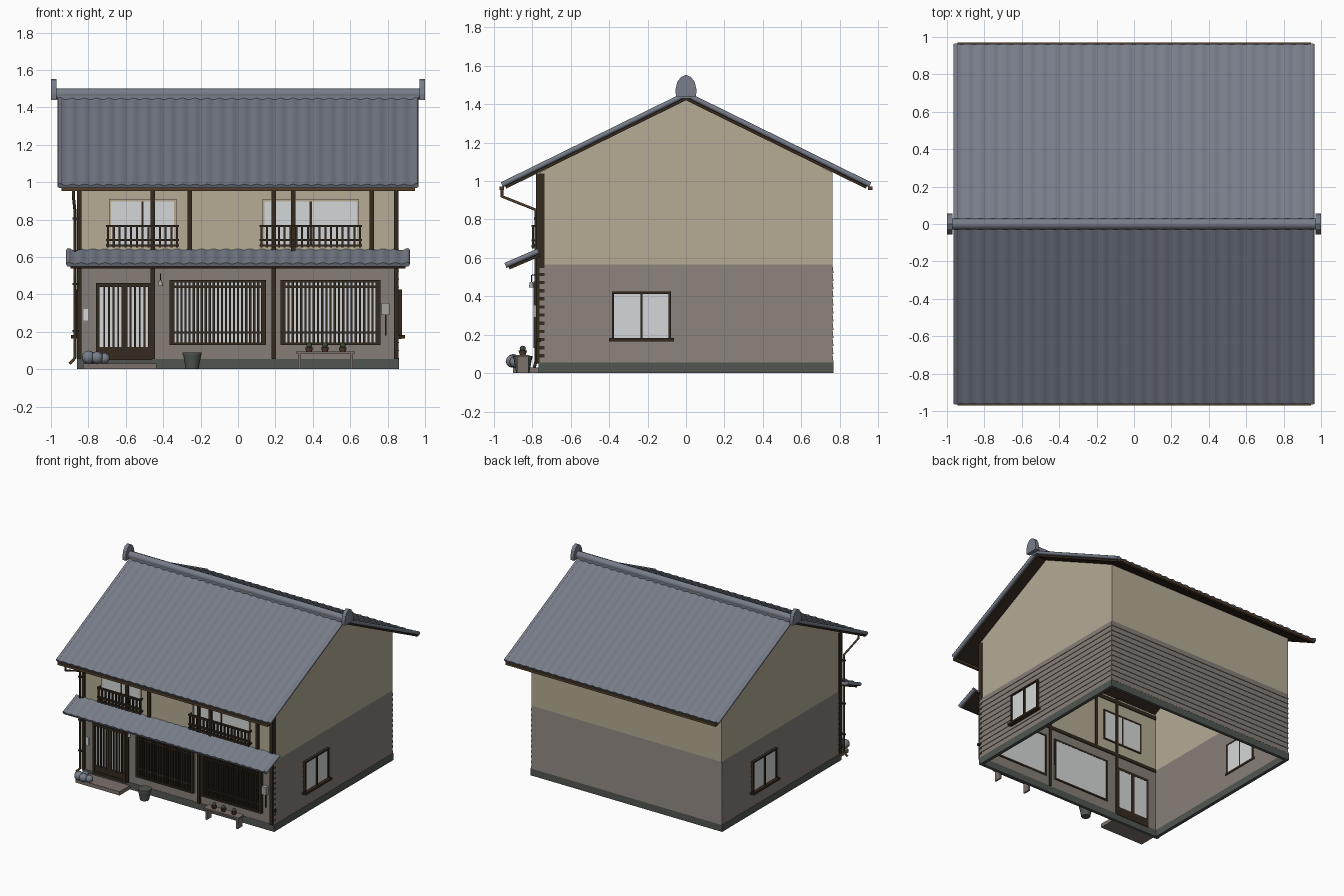
import bpy, bmesh, math
from mathutils import Vector, Matrix

if "Cube" in bpy.data.objects:
    bpy.data.objects.remove(bpy.data.objects["Cube"], do_unlink=True)


def material(name, r, g, b):
    m = bpy.data.materials.new(name)
    m.use_nodes = True
    col = [(c / 255) ** 2.2 for c in (r, g, b)] + [1]
    m.diffuse_color = col
    m.node_tree.nodes["Principled BSDF"].inputs["Base Color"].default_value = col
    return m


SLATE = material("slate tile", 118, 124, 136)
PLASTER = material("beige plaster", 180, 170, 147)
SIDING = material("grey brown siding", 134, 126, 119)
BASE = material("dark base stone", 82, 87, 83)
WOOD = material("dark wood", 56, 46, 36)
PANE = material("pale pane", 212, 213, 214)
METAL = material("light grey metal", 165, 163, 158)
LEAF = material("dark green leaf", 62, 76, 56)
COPPER = material("brown copper", 84, 66, 50)
STEP = material("step stone", 124, 113, 106)


def finish(name, bm, mat, smooth=False):
    bmesh.ops.recalc_face_normals(bm, faces=bm.faces)
    me = bpy.data.meshes.new(name)
    bm.to_mesh(me)
    bm.free()
    me.materials.append(mat)
    ob = bpy.data.objects.new(name, me)
    bpy.context.collection.objects.link(ob)
    if smooth:
        bpy.ops.object.select_all(action='DESELECT')
        ob.select_set(True)
        bpy.context.view_layer.objects.active = ob
        bpy.ops.object.shade_smooth_by_angle(angle=math.radians(40))
    return ob


def boxes(name, mat, *specs):
    """Boxes given as (x0, x1, y0, y1, z0, z1), joined in one object."""
    bm = bmesh.new()
    for x0, x1, y0, y1, z0, z1 in specs:
        mid = Vector((x0 + x1, y0 + y1, z0 + z1)) / 2
        size = (abs(x1 - x0), abs(y1 - y0), abs(z1 - z0), 1)
        bmesh.ops.create_cube(bm, size=1, matrix=Matrix.Translation(mid) @ Matrix.Diagonal(size))
    return finish(name, bm, mat)


def loft(name, mat, ring_a, ring_b, smooth=False):
    bm = bmesh.new()
    a = [bm.verts.new(p) for p in ring_a]
    b = [bm.verts.new(p) for p in ring_b]
    for i in range(len(a)):
        j = (i + 1) % len(a)
        bm.faces.new((a[i], a[j], b[j], b[i]))
    bm.faces.new(a)
    bm.faces.new(b[::-1])
    return finish(name, bm, mat, smooth)


def rod(name, mat, pts, r):
    cu = bpy.data.curves.new(name, 'CURVE')
    cu.dimensions = '3D'
    cu.bevel_depth = r
    cu.bevel_resolution = 2
    cu.use_fill_caps = True
    sp = cu.splines.new('POLY')
    sp.points.add(len(pts) - 1)
    for p, co in zip(sp.points, pts):
        p.co = (*co, 1)
    cu.materials.append(mat)
    ob = bpy.data.objects.new(name, cu)
    bpy.context.collection.objects.link(ob)


def pot(name, mat, x, y, z0, z1, r0, r1):
    bm = bmesh.new()
    bmesh.ops.create_cone(bm, cap_ends=True, segments=16, radius1=r0, radius2=r1, depth=z1 - z0,
                          matrix=Matrix.Translation((x, y, (z0 + z1) / 2)))
    finish(name, bm, mat, True)


def ball(name, mat, x, y, z, r):
    bm = bmesh.new()
    bmesh.ops.create_icosphere(bm, subdivisions=2, radius=r, matrix=Matrix.Translation((x, y, z)))
    finish(name, bm, mat, True)


def tiled_slope(name, half, eave, top, waves):
    """Wavy tiles on a wooden deck, from the eave (y, z) up to the top (y, z)."""
    e, t = Vector(eave), Vector(top)
    d = (t - e).normalized()
    n = Vector((-d.y, d.x)) if d.x > 0 else Vector((d.y, -d.x))
    count = waves * 6
    sec = [(-half + 2 * half * i / count, 0.02 + 0.004 * math.cos(i * math.pi / 3)) for i in range(count + 1)]
    sec += [(half, 0), (-half, 0)]

    def ring(p, section):
        return [(x, p.x + n.x * h, p.y + n.y * h) for x, h in section]
    loft(name + "_tiles", SLATE, ring(e, sec), ring(t, sec), True)
    w = half - 0.01
    deck = [(-w, 0), (w, 0), (w, -0.014), (-w, -0.014)]
    e2 = e + d * 0.012
    loft(name + "_deck", WOOD, ring(e2, deck), ring(t, deck))
    for s in (-1, 1):
        rod(name + "_edge_roll", SLATE, [ring(p, [(s * half, 0.014)])[0] for p in (e, t)], 0.014)


# Main roof, gutters and ridge
for s, side in ((-1, "front"), (1, "back")):
    tiled_slope(side + "_roof", 0.952, (s * 0.953, 0.968), (0, 1.436), 29)
    boxes(side + "_gutter", COPPER, (-0.945, 0.945, s * 0.948, s * 0.97, 0.953, 0.972))
boxes("ridge_course", SLATE, (-0.965, 0.965, -0.026, 0.026, 1.43, 1.472))
rod("ridge_cap", SLATE, [(-0.97, 0, 1.472), (0.97, 0, 1.472)], 0.03)
arch = [(0.052, 1.44), (0.055, 1.475), (0.046, 1.515), (0.026, 1.542)]
arch = arch + [(0, 1.553)] + [(-y, z) for y, z in reversed(arch)]
for s in (-1, 1):
    loft("ridge_end_tile", SLATE, [(s * 0.97, y, z) for y, z in arch], [(s, y, z) for y, z in arch])

# Canopy above the ground floor
tiled_slope("canopy", 0.905, (-0.935, 0.548), (-0.763, 0.622), 28)

# Hollow foundation
boxes("foundation", BASE, *[(-0.862, 0.862, s * 0.742, s * 0.767, 0, 0.056) for s in (-1, 1)],
      *[(s * 0.835, s * 0.862, -0.742, 0.742, 0, 0.056) for s in (-1, 1)])

# Front wall, back upper wall and gable walls
boxes("front_lower_wall", SIDING, (-0.85, 0.85, -0.765, -0.745, 0.056, 0.565))
boxes("front_upper_wall", PLASTER, (-0.85, 0.85, -0.765, -0.745, 0.565, 1.045))
boxes("back_upper_wall", PLASTER, (-0.85, 0.85, 0.743, 0.763, 0.565, 1.045))
gable = [(-0.763, 0.565), (0.763, 0.565), (0.763, 1.045), (0, 1.422), (-0.763, 1.045)]
for s in (-1, 1):
    loft("gable_wall", PLASTER, [(s * 0.835, y, z) for y, z in gable], [(s * 0.855, y, z) for y, z in gable])

# Overlapping boards on the sides and back
boards = 12
pitch = 0.509 / boards
saw = [(-0.02, 0.056)]
for i in range(boards):
    saw += [(0.005, 0.056 + i * pitch), (0, 0.056 + (i + 1) * pitch)]
saw.append((-0.02, 0.565))
for s in (-1, 1):
    loft("side_boards", SIDING, [(s * (0.855 + o), -0.763, z) for o, z in saw],
         [(s * (0.855 + o), 0.763, z) for o, z in saw])
loft("back_boards", SIDING, [(-0.855, 0.763 + o, z) for o, z in saw], [(0.855, 0.763 + o, z) for o, z in saw])

# Posts and beams
post = lambda x, z0, z1: (x - 0.012, x + 0.012, -0.782, -0.738, z0, z1)
boxes("front_posts", WOOD, *[post(x, 0.056, 1.04) for x in (-0.85, -0.455, 0.19, 0.845)],
      *[post(x, 0.56, 1.04) for x in (-0.258, 0.295, 0.715)])
boxes("front_beams", WOOD, (-0.85, 0.85, -0.778, -0.738, 0.548, 0.575),
      (-0.85, 0.85, -0.778, -0.738, 1.0, 1.03))


def frame(x0, x1, z0, z1, w, y0, y1):
    return [(x0, x0 + w, y0, y1, z0, z1), (x1 - w, x1, y0, y1, z0, z1),
            (x0, x1, y0, y1, z0, z0 + w), (x0, x1, y0, y1, z1 - w, z1)]


def bars(x0, x1, count, w, y0, y1, z0, z1):
    step = (x1 - x0) / (count - 1)
    return [(x0 + i * step - w / 2, x0 + i * step + w / 2, y0, y1, z0, z1) for i in range(count)]


# Lattice windows
for x0, x1 in ((-0.365, 0.15), (0.228, 0.762)):
    boxes("lattice_pane", PANE, (x0, x1, -0.772, -0.74, 0.13, 0.475))
    boxes("lattice", WOOD, *frame(x0, x1, 0.13, 0.478, 0.014, -0.795, -0.738),
          *bars(x0 + 0.02, x1 - 0.02, 23, 0.012, -0.79, -0.776, 0.14, 0.47),
          *[(x0, x1, -0.786, -0.774, z, z + 0.012) for z in (0.19, 0.435)])

# Sliding door
boxes("door_pane", PANE, (-0.75, -0.465, -0.77, -0.74, 0.06, 0.45))
boxes("door", WOOD, *frame(-0.76, -0.46, 0.05, 0.46, 0.02, -0.785, -0.738),
      (-0.622, -0.592, -0.782, -0.738, 0.06, 0.45), (-0.75, -0.47, -0.778, -0.738, 0.06, 0.12),
      *bars(-0.715, -0.64, 4, 0.01, -0.78, -0.768, 0.11, 0.45),
      *bars(-0.575, -0.5, 4, 0.01, -0.78, -0.768, 0.11, 0.45))

# Upper windows with balcony rails
for x0, x1, count in ((-0.69, -0.33, 13), (0.13, 0.648, 18)):
    mid = (x0 + x1) / 2
    boxes("upper_pane", PANE, (x0, x1, -0.769, -0.741, 0.66, 0.905))
    boxes("upper_window_frame", PLASTER, *frame(x0, x1, 0.655, 0.91, 0.012, -0.775, -0.745))
    boxes("upper_window_bars", WOOD, (mid - 0.006, mid + 0.006, -0.773, -0.738, 0.66, 0.9),
          *frame(x0, x1, 0.655, 0.91, 0.012, -0.745, -0.738))
    boxes("balcony_rail", WOOD, *[(x0 - 0.015, x1 + 0.015, -0.805, -0.79, z, z + 0.012) for z in (0.655, 0.685, 0.76)],
          *bars(x0 - 0.005, x1 + 0.005, count, 0.011, -0.802, -0.792, 0.65, 0.77),
          *[(x, x + 0.012, -0.8, -0.765, z, z + 0.012) for x in (x0 - 0.012, x1) for z in (0.66, 0.76)])

# Side windows
for s in (-1, 1):
    y = -0.232 * s
    boxes("side_pane", PANE, (s * 0.832, s * 0.866, y - 0.145, y + 0.145, 0.18, 0.415))
    a, b = s * 0.83, s * 0.878
    boxes("side_window_frame", WOOD, *[(a, b, y + o - 0.006, y + o + 0.006, 0.18, 0.425) for o in (-0.148, 0, 0.148)],
          (a, b, y - 0.154, y + 0.154, 0.413, 0.425), (a, s * 0.892, y - 0.17, y + 0.17, 0.165, 0.182))

# Downpipe and tap
rod("downpipe", COPPER, [(-0.88, -0.958, 0.96), (-0.88, -0.958, 0.92), (-0.872, -0.782, 0.85),
                         (-0.872, -0.782, 0.06), (-0.9, -0.79, 0.03)], 0.008)
boxes("pipe_clips", WOOD, *[(-0.885, -0.85, -0.792, -0.772, z, z + 0.01) for z in (0.2, 0.45, 0.8)])
boxes("tap", WOOD, (0.855, 0.875, -0.775, -0.755, 0.162, 0.18))

# Meter, nameplate and lantern
boxes("meter_box", METAL, (0.768, 0.81, -0.795, -0.763, 0.29, 0.355))
boxes("meter_pipe", WOOD, (0.785, 0.793, -0.775, -0.763, 0.18, 0.29))
boxes("nameplate", PANE, (-0.826, -0.802, -0.772, -0.763, 0.26, 0.322))
rod("lantern_arm", WOOD, [(-0.415, -0.765, 0.51), (-0.415, -0.805, 0.51), (-0.415, -0.805, 0.47)], 0.003)
pot("lantern_shade", METAL, -0.415, -0.805, 0.445, 0.475, 0.014, 0.008)

# Doorstep, garden stones and large pot
boxes("doorstep", STEP, (-0.83, -0.435, -0.9, -0.767, 0, 0.03))
for x, y, r in ((-0.8, -0.9, 0.036), (-0.755, -0.905, 0.034), (-0.715, -0.89, 0.03), (-0.775, -0.86, 0.032)):
    ball("garden_stone", SLATE, x, y, 0.028 + r, r)
pot("large_pot", BASE, -0.245, -0.85, 0, 0.075, 0.034, 0.048)
pot("large_pot_rim", BASE, -0.245, -0.85, 0.075, 0.09, 0.051, 0.051)

# Bench with small potted plants
boxes("bench", STEP, (0.31, 0.625, -0.885, -0.815, 0.083, 0.095),
      *[(x, x + 0.014, -0.88, -0.82, 0, 0.083) for x in (0.322, 0.6)])
for x in (0.38, 0.465, 0.56):
    pot("bench_pot", COPPER, x, -0.85, 0.095, 0.117, 0.015, 0.022)
    ball("bench_plant", LEAF, x, -0.85, 0.127, 0.016)
